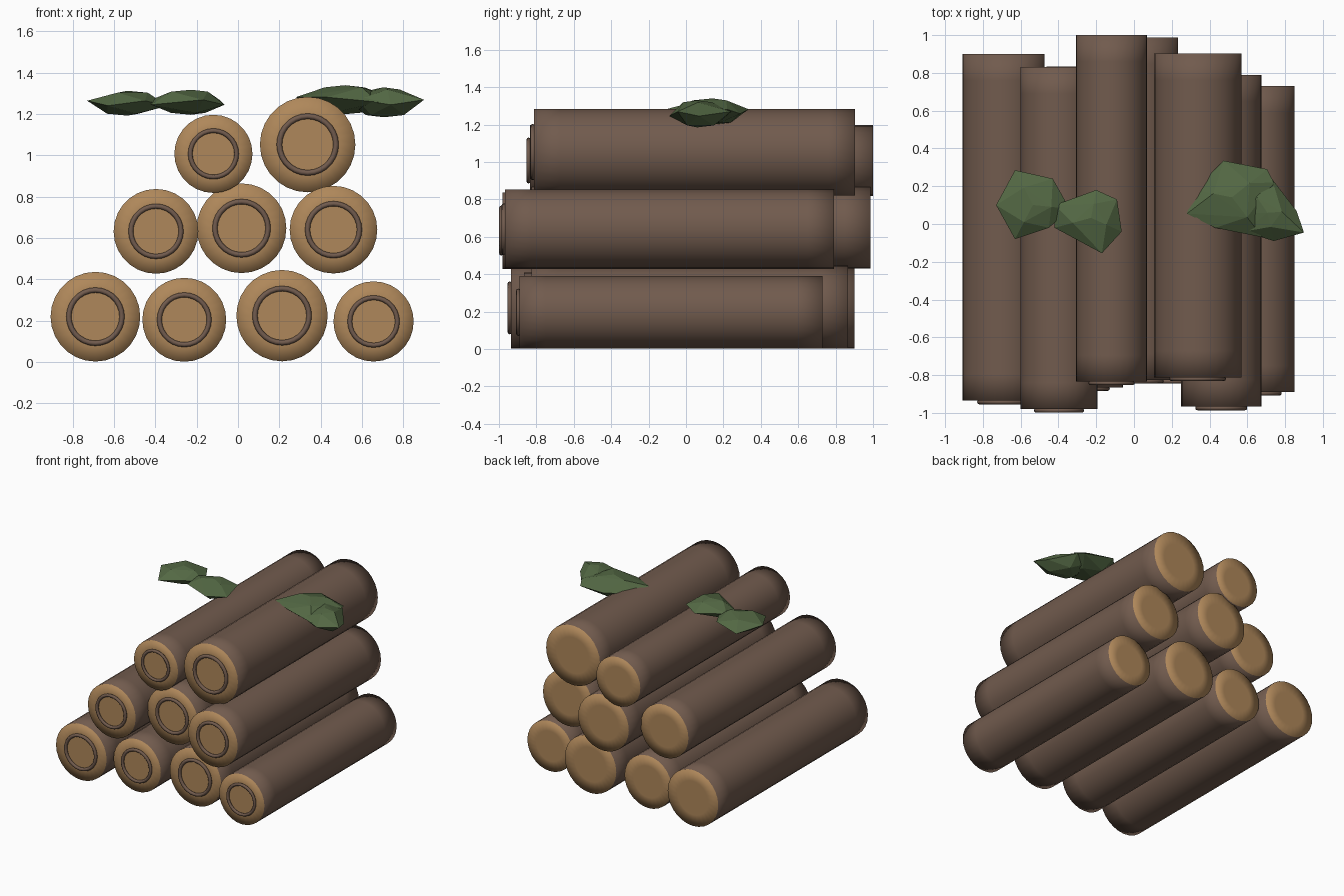
import bpy, bmesh, math
from mathutils import Vector, Matrix

if "Cube" in bpy.data.objects:
    bpy.data.objects.remove(bpy.data.objects["Cube"])


def material(name, rgb):
    m = bpy.data.materials.new(name)
    m.diffuse_color = (*rgb, 1)
    m.use_nodes = True
    m.node_tree.nodes["Principled BSDF"].inputs["Base Color"].default_value = m.diffuse_color
    return m


BARK = material("bark brown", (0.165, 0.104, 0.075))
WOOD = material("cut wood tan", (0.43, 0.245, 0.103))
LEAF = material("moss green", (0.088, 0.14, 0.058))


def finish(bm, name, mats):
    me = bpy.data.meshes.new(name)
    bmesh.ops.recalc_face_normals(bm, faces=bm.faces)
    bm.to_mesh(me)
    bm.free()
    for m in mats:
        me.materials.append(m)
    ob = bpy.data.objects.new(name, me)
    bpy.context.collection.objects.link(ob)
    return ob


def log(name, x, z, r, y0, y1, sides=28):
    # bark tube with tan end caps, lofted from rings along y
    bm = bmesh.new()
    profile = [(y0, 0.6 * r), (y0, r), (y0 + 0.14, r),
               (y1 - 0.14, r), (y1, r), (y1, 0.6 * r)]
    rings = []
    for y, rad in profile:
        rings.append([bm.verts.new((x + rad * math.sin(2 * math.pi * i / sides), y,
                                    z + rad * math.cos(2 * math.pi * i / sides)))
                      for i in range(sides)])
    for k, (a, b) in enumerate(zip(rings, rings[1:])):
        for i in range(sides):
            j = (i + 1) % sides
            f = bm.faces.new((a[i], a[j], b[j], b[i]))
            f.material_index = 1 if k in (0, 4) else 0
    for ring in (rings[0], rings[-1]):
        bm.faces.new(ring).material_index = 1
    for f in bm.faces:
        f.smooth = True
    finish(bm, name, [BARK, WOOD])

    # raised growth ring on the front end
    bpy.ops.mesh.primitive_torus_add(
        major_radius=0.593 * r, minor_radius=0.058 * r, major_segments=28, minor_segments=8,
        location=(x, y0 - 0.007, z), rotation=(math.pi / 2, 0, 0))
    t = bpy.context.object
    t.name = name + "_growth_ring"
    t.data.materials.append(BARK)
    bpy.ops.object.shade_smooth()


def moss(name, outline, z0, z1):
    # flat faceted clump: convex hull of an outline and two smaller rings
    bm = bmesh.new()
    n = len(outline)
    cx = sum(p[0] for p in outline) / n
    cy = sum(p[1] for p in outline) / n
    zc, h = (z0 + z1) / 2, (z1 - z0) / 2
    for i, (x, y) in enumerate(outline):
        bm.verts.new((x, y, zc + 0.012 * (-1) ** i))
        if i % 2:
            bm.verts.new((cx + (x - cx) * 0.5, cy + (y - cy) * 0.5, zc + h * 0.85))
        else:
            bm.verts.new((cx + (x - cx) * 0.5, cy + (y - cy) * 0.5, zc - h * 0.85))
    bm.verts.new((cx, cy, z1))
    bm.verts.new((cx, cy, z0))
    bmesh.ops.convex_hull(bm, input=bm.verts)
    finish(bm, name, [LEAF])


# stacked logs: x, z, radius, front y, back y
LOGS = [
    (-0.69, 0.22, 0.217, -0.935, 0.90), (-0.26, 0.205, 0.203, -0.865, 0.835),
    (0.213, 0.225, 0.221, -0.825, 0.866), (0.656, 0.197, 0.194, -0.89, 0.73),
    (-0.397, 0.633, 0.205, -0.98, 0.83), (0.017, 0.648, 0.217, -0.825, 0.987),
    (0.462, 0.641, 0.212, -0.967, 0.79), (-0.119, 1.008, 0.189, -0.835, 1.0),
    (0.337, 1.053, 0.231, -0.812, 0.903),
]
for i, l in enumerate(LOGS):
    log("log_%d" % (i + 1), *l)

# moss clumps over the pile
moss("moss_1", [(-.73, .10), (-.63, .285), (-.43, .24), (-.34, .08), (-.45, -.02), (-.63, -.08)],
     1.193, 1.313)
moss("moss_2", [(-.42, .10), (-.2, .18), (-.09, .13), (-.065, -.04), (-.17, -.155), (-.42, -.02)],
     1.197, 1.318)
moss("moss_3", [(.28, .055), (.32, .18), (.475, .335), (.705, .29), (.74, .22), (.68, -.07), (.43, -.02)],
     1.20, 1.34)
moss("moss_4", [(.53, .06), (.6, .22), (.73, .24), (.86, .07), (.9, -.045), (.74, -.09), (.58, -.04)],
     1.185, 1.33)
